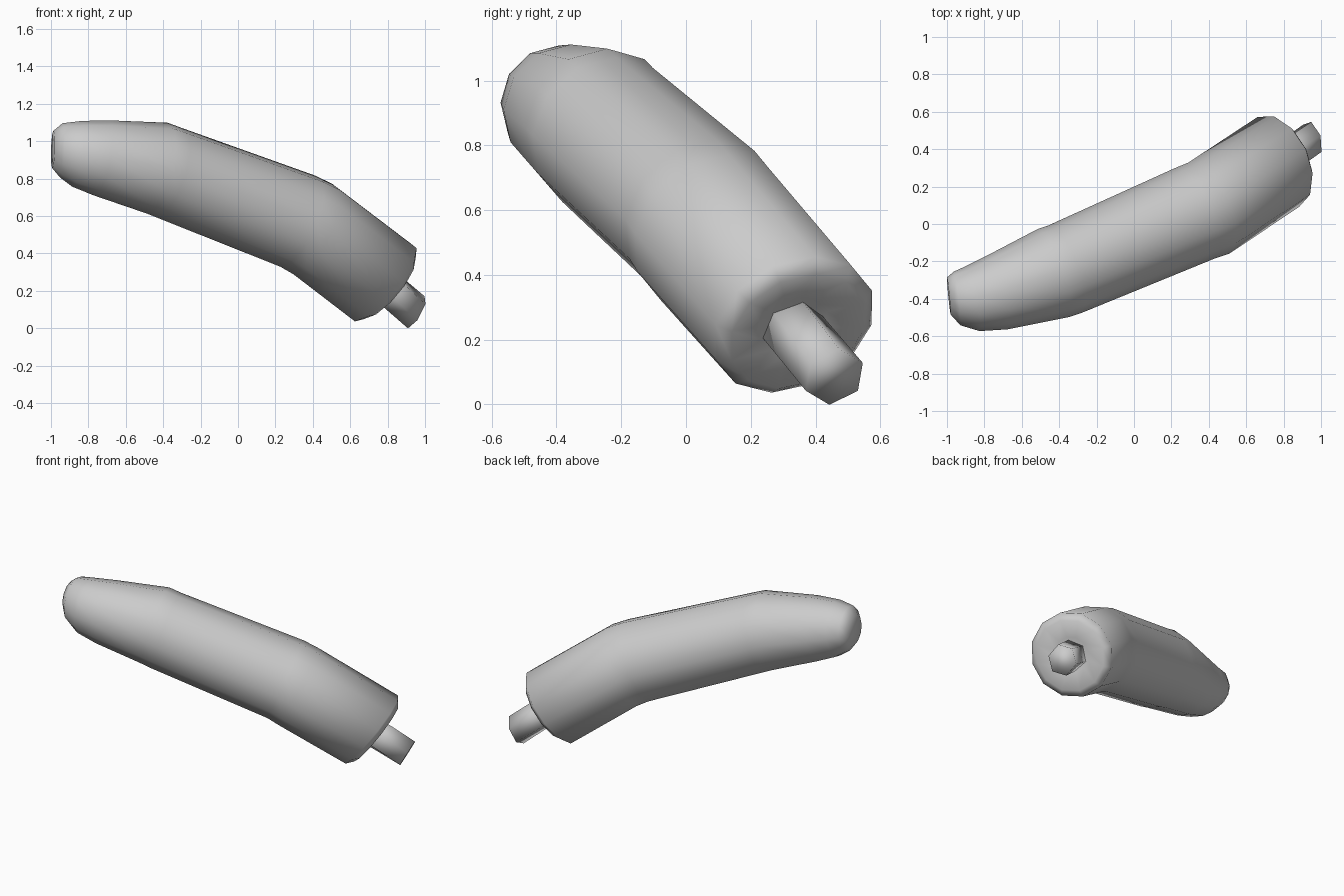
import bpy, bmesh
from math import cos, sin, pi
from mathutils import Vector

if "Cube" in bpy.data.objects:
    bpy.data.objects.remove(bpy.data.objects["Cube"])


def loft(name, rings, sides, turn=0.0):
    """Skin a closed tube through rings of (centre, axis, radius)."""
    bm = bmesh.new()
    loops = []
    for centre, axis, radius in rings:
        n = Vector(axis).normalized()
        up = (Vector((0, 0, 1)) - n * n.z).normalized()
        side = n.cross(up)
        loops.append([bm.verts.new(Vector(centre) + radius * (
            cos(turn + 2 * pi * i / sides) * up + sin(turn + 2 * pi * i / sides) * side))
            for i in range(sides)])
    for a, b in zip(loops, loops[1:]):
        for i in range(sides):
            j = (i + 1) % sides
            bm.faces.new((a[i], a[j], b[j], b[i]))
    bm.faces.new(loops[0])
    bm.faces.new(loops[-1])
    bmesh.ops.recalc_face_normals(bm, faces=bm.faces)
    for f in bm.faces:
        f.smooth = True
    mesh = bpy.data.meshes.new(name)
    bm.to_mesh(mesh)
    bm.free()
    obj = bpy.data.objects.new(name, mesh)
    bpy.context.collection.objects.link(obj)
    return obj


# Curved body: blunt tip, two bends, rolled rim and shallow recess at the stem
cut = Vector((0.72, 0.33, -0.61)).normalized()
rim = Vector((0.783, 0.337, 0.237))
loft("vegetable_body", [
    ((-0.99, -0.385, 0.955), (1, 0.1, -0.03), 0.10),
    ((-0.945, -0.398, 0.951), (1, 0.12, -0.05), 0.145),
    ((-0.86, -0.398, 0.932), (1, 0.2, -0.15), 0.178),
    ((-0.73, -0.365, 0.91), (1, 0.26, -0.2), 0.205),
    ((-0.43, -0.262, 0.855), (1, 0.36, -0.25), 0.25),
    ((-0.37, -0.242, 0.832), (1, 0.4, -0.33), 0.25),
    ((0.32, 0.055, 0.572), (1, 0.44, -0.46), 0.264),
    ((0.40, 0.085, 0.53), (1, 0.45, -0.52), 0.267),
    (rim - cut * 0.015, cut, 0.265),
    (rim + cut * 0.02, cut, 0.222),
    (rim - cut * 0.01, cut, 0.11),
], 12)

# Six-sided stem, its end cut at a slant
loft("stem", [
    ((0.76, 0.32, 0.25), (0.72, 0.45, -0.53), 0.098),
    ((0.953, 0.458, 0.085), (0.82, 0.28, -0.47), 0.098),
], 6)
